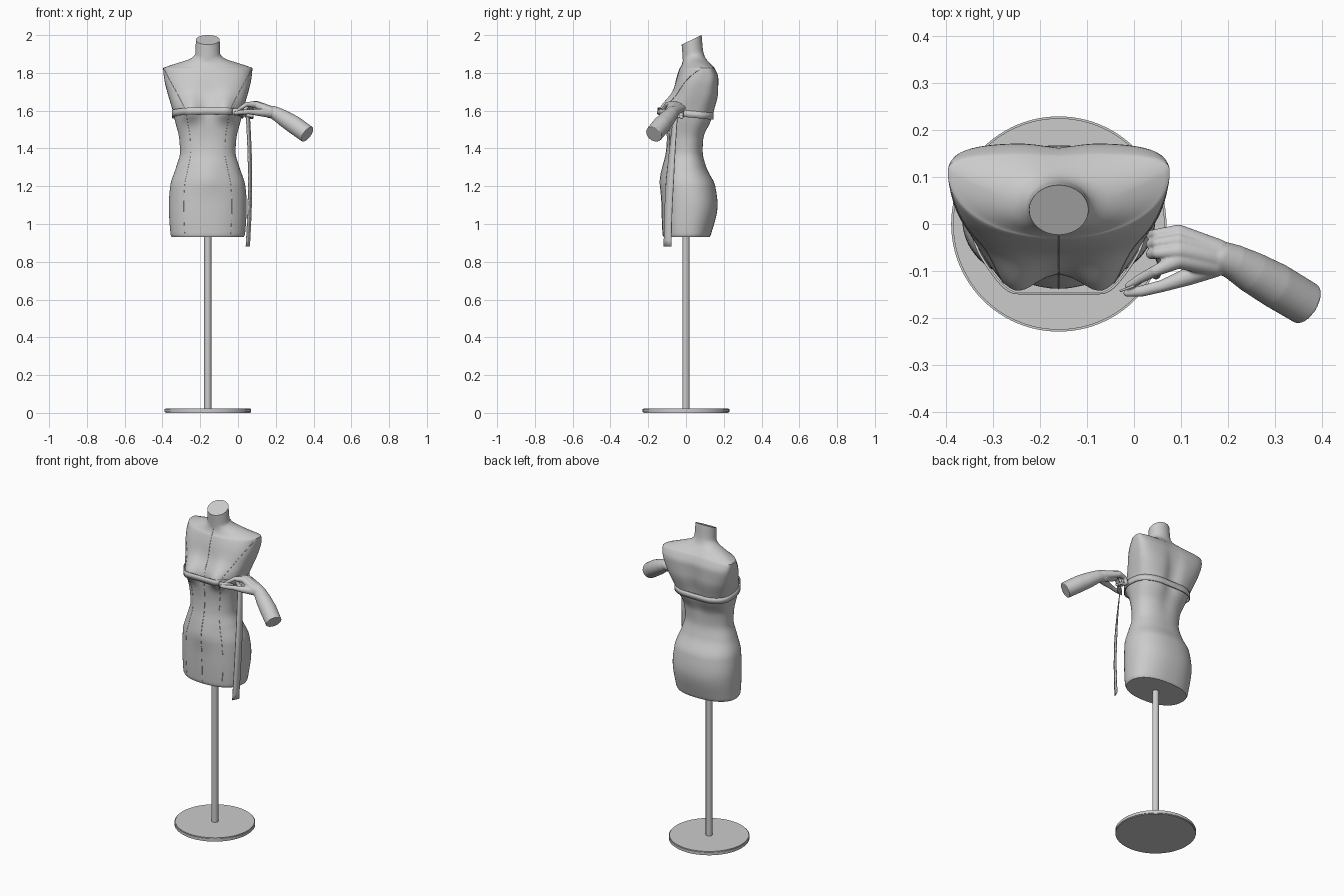
import bpy, bmesh, math
from mathutils import Vector
from mathutils.geometry import convex_hull_2d

if "Cube" in bpy.data.objects:
    bpy.data.objects.remove(bpy.data.objects["Cube"])

CX = -0.16


def make(name, bm, smooth=40):
    bmesh.ops.recalc_face_normals(bm, faces=bm.faces[:])
    me = bpy.data.meshes.new(name)
    bm.to_mesh(me)
    bm.free()
    ob = bpy.data.objects.new(name, me)
    bpy.context.collection.objects.link(ob)
    bpy.ops.object.select_all(action='DESELECT')
    ob.select_set(True)
    bpy.context.view_layer.objects.active = ob
    bpy.ops.object.shade_smooth_by_angle(angle=math.radians(smooth))
    return ob


def cylinder(name, r, z0, z1, seg, bevel=0):
    bm = bmesh.new()
    bmesh.ops.create_cone(bm, cap_ends=True, segments=seg, radius1=r, radius2=r, depth=z1 - z0)
    bmesh.ops.translate(bm, verts=bm.verts[:], vec=(CX, 0, (z0 + z1) / 2))
    if bevel:
        rim = [e for e in bm.edges if abs(e.verts[0].co.z - e.verts[1].co.z) < 1e-6]
        bmesh.ops.bevel(bm, geom=rim, offset=bevel, segments=2, affect='EDGES')
    return make(name, bm)


# Torso profile: z, half width, front y, back y, widest y, front power, back power, tilt
RINGS = [
    (0.93, .190, -.118, .125, .01, 2.3, 2.3, 0),
    (0.945, .197, -.123, .132, .01, 2.3, 2.3, 0),
    (1.10, .206, -.128, .167, .02, 2.3, 2.3, 0),
    (1.20, .199, -.128, .155, .01, 2.3, 2.3, 0),
    (1.30, .168, -.116, .108, 0, 2.3, 2.3, 0),
    (1.38, .147, -.104, .090, 0, 2.3, 2.3, 0),
    (1.45, .151, -.100, .095, 0, 2.4, 2.4, 0),
    (1.55, .175, -.105, .138, .02, 2.6, 2.6, 0),
    (1.60, .186, -.103, .152, .04, 2.8, 2.8, 0),
    (1.70, .215, -.066, .172, .08, 3.0, 3.2, 0),
    (1.77, .231, -.050, .172, .10, 2.6, 3.6, 0),
    (1.825, .236, -.032, .152, .11, 2.1, 3.0, 0),
    (1.833, .218, -.028, .145, .10, 2.0, 2.4, .02),
    (1.855, .150, -.020, .122, .07, 2.0, 2.0, .08),
    (1.875, .090, -.017, .102, .04, 2.0, 2.0, .18),
    (1.90, .066, -.018, .092, .035, 2.0, 2.0, .3),
    (1.975, .063, -.023, .083, .03, 2.0, 2.0, .48),
]


def profile(z):
    # smooth interpolation between rings without overshoot
    i = max(k for k in range(len(RINGS) - 1) if RINGS[k][0] <= z + 1e-9 or k == 0)
    h = RINGS[i + 1][0] - RINGS[i][0]
    t = (z - RINGS[i][0]) / h

    def slope(k, c):
        return (RINGS[k + 1][c] - RINGS[k][c]) / (RINGS[k + 1][0] - RINGS[k][0])

    def tangent(k, c):
        a, b = slope(max(k - 1, 0), c), slope(min(k, len(RINGS) - 2), c)
        return 2 * a * b / (a + b) if a * b > 0 else 0
    out = []
    for c in range(1, 8):
        p, q = RINGS[i][c], RINGS[i + 1][c]
        m, n = tangent(i, c) * h, tangent(i + 1, c) * h
        out.append(p + m * t + (3 * (q - p) - 2 * m - n) * t**2 + (2 * (p - q) + m + n) * t**3)
    return out


def surface(a, z):
    hw, yf, yb, yc, nf, nb, tilt = profile(z)
    c, s = math.cos(a), math.sin(a)
    n, r = (nf, yc - yf) if s < 0 else (nb, yb - yc)
    dx = hw * math.copysign(abs(c) ** (2 / n), c)
    y = yc + r * math.copysign(abs(s) ** (2 / n), s)
    if s < 0:  # bust and belly
        sz = .05 if z < 1.595 else .085
        w = min(1, -s * 2)
        y -= w * .046 * math.exp(-((abs(dx) - .093) / .055) ** 2 - ((z - 1.595) / sz) ** 2)
        y -= w * .012 * math.exp(-(dx / .07) ** 2 - ((z - 1.25) / .09) ** 2)
    else:      # spine hollow
        y -= s * .02 * math.exp(-(dx / .045) ** 2 - ((z - 1.64) / .16) ** 2)
    return Vector((CX + dx, y, z + tilt * (y - yc)))


# Torso
SEG = 96
zs = []
for k in range(len(RINGS) - 1):
    z0, z1 = RINGS[k][0], RINGS[k + 1][0]
    steps = max(3, round((z1 - z0) / .012))
    zs += [z0 + (z1 - z0) * j / steps for j in range(steps)]
zs.append(RINGS[-1][0])
bm = bmesh.new()
loops = [[bm.verts.new(surface(2 * math.pi * i / SEG, z)) for i in range(SEG)] for z in zs]
for lo, hi in zip(loops, loops[1:]):
    for i in range(SEG):
        j = (i + 1) % SEG
        bm.faces.new((lo[i], lo[j], hi[j], hi[i]))
bm.faces.new(loops[0][::-1])
bm.faces.new(loops[-1])
make("torso", bm)

# Stand
cylinder("base_disc", .229, 0, .024, 96, .004)
cylinder("stand_pole", .019, .02, .95, 32)


# Seams: fine raised lines over the front
def seam(name, side, top):
    cu = bpy.data.curves.new(name, 'CURVE')
    cu.dimensions = '3D'
    cu.bevel_depth = .0015
    cu.bevel_resolution = 0
    pts = []
    for k in range(61):
        z = .94 + (top - .94) * k / 60
        f = .62 + .38 * max(0, (z - 1.58) / .25) ** 1.2
        power = profile(z)[4]
        c = side * min(f, .97) ** (power / 2)
        pts.append(surface(-math.acos(c), z))
    sp = cu.splines.new('POLY')
    sp.points.add(len(pts) - 1)
    for p, co in zip(sp.points, pts):
        p.co = (*co, 1)
    bpy.context.collection.objects.link(bpy.data.objects.new(name, cu))


for name, side, top in (("seam_center", 0, 1.87), ("seam_left", -1, 1.815), ("seam_right", 1, 1.815)):
    seam(name, side, top)


# Measuring tape
def ribbon(name, pairs, closed):
    bm = bmesh.new()
    rows = [(bm.verts.new(a), bm.verts.new(b)) for a, b in pairs]
    for r, s in zip(rows, rows[1:] + (rows[:1] if closed else [])):
        bm.faces.new((r[0], s[0], s[1], r[1]))
    ob = make(name, bm)
    mod = ob.modifiers.new("thickness", 'SOLIDIFY')
    mod.thickness = .005
    mod.offset = 0


pts = [surface(2 * math.pi * i / SEG, 1.592 - .09 * (math.sin(2 * math.pi * i / SEG) + 1) * .14)
       for i in range(SEG)]
hull = [pts[i] for i in convex_hull_2d([p.xy for p in pts])]
band = []
for p in hull:
    d = Vector((p.x - CX, p.y - .01, 0)).normalized() * .006
    z = 1.598 - .1 * (p.y + .14)
    q = p + d
    band.append(((q.x, q.y, z - .018), (q.x, q.y, z + .018)))
ribbon("tape_band", band, True)

tail = []
for x, y, z, a in ((-.03, -.143, 1.595, None), (.01, -.128, 1.592, None), (.04, -.10, 1.585, None)):
    tail.append(((x, y, z - .018), (x, y, z + .018)))
ribbon("tape_pinched_end", tail, False)
tail = []
for k in range(21):
    t = k / 20
    y = -.055 - .042 * math.sin(t * math.pi / 2)
    x = .052 + .012 * math.sin(t * math.pi)
    w = .010 + .010 * min(1, t * 2)
    z = 1.58 - .70 * t
    tail.append(((x - .009, y - w, z), (x + .009, y + w, z)))
ribbon("tape_tail", tail, False)


# Hand and forearm: rounded limbs fused by remeshing
def limb(bm, pts, cut_end=False):
    for k, (x, y, z, r) in enumerate(pts):
        p = Vector((x, y, z))
        if not (cut_end and k == len(pts) - 1):
            g = bmesh.ops.create_icosphere(bm, subdivisions=3, radius=r)
            bmesh.ops.translate(bm, verts=g['verts'], vec=p)
        if k:
            x0, y0, z0, r0 = pts[k - 1]
            d = p - Vector((x0, y0, z0))
            g = bmesh.ops.create_cone(bm, cap_ends=True, segments=32, radius1=r0, radius2=r, depth=d.length)
            m = d.to_track_quat('Z', 'Y').to_matrix()
            for v in g['verts']:
                v.co = m @ v.co + p - d / 2


bm = bmesh.new()
limb(bm, [(.185, -.07, 1.592, .034), (.215, -.082, 1.577, .038), (.25, -.102, 1.555, .044),
          (.30, -.13, 1.523, .048), (.367, -.17, 1.475, .047)], True)
for y, z, drop in ((-.058, 1.636, 0), (-.037, 1.628, .004), (-.018, 1.614, .008)):
    limb(bm, [(.178, -.07 + (y + .05) * .35, 1.597, .027), (.095, y, z, .017), (.05, y - .004, z - .006, .012),
              (.036, y - .006, z - .035, .011), (.052, y - .006, 1.575 - drop, .010),
              (.075, y - .004, 1.572 - drop, .009)])
limb(bm, [(.17, -.085, 1.595, .027), (.095, -.077, 1.632, .018), (.045, -.10, 1.634, .012),
          (.012, -.117, 1.612, .010), (-.012, -.132, 1.597, .008)])            # index finger
limb(bm, [(.17, -.088, 1.588, .026), (.115, -.112, 1.59, .019), (.06, -.132, 1.594, .013),
          (.015, -.143, 1.592, .012), (-.015, -.147, 1.588, .008)])            # thumb
limb(bm, [(.17, -.065, 1.588, .028), (.10, -.055, 1.605, .02)])                # palm
hand = make("hand_and_forearm", bm)
mod = hand.modifiers.new("fuse", 'REMESH')
mod.mode = 'VOXEL'
mod.voxel_size = .003
mod.use_smooth_shade = True
mod = hand.modifiers.new("soften", 'SMOOTH')
mod.factor = .5
mod.iterations = 5
